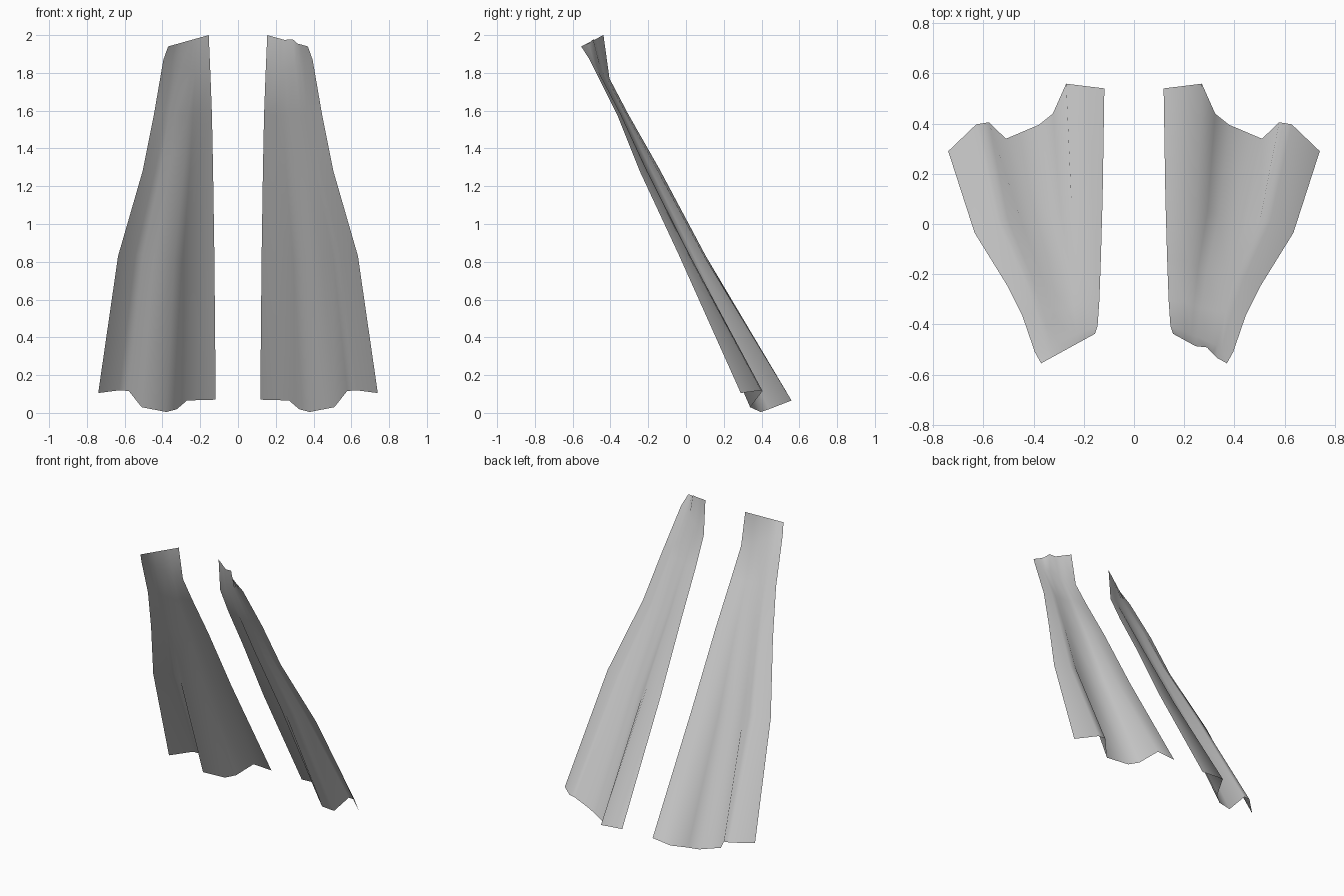
import bpy
import bmesh
from mathutils import Vector

cube = bpy.data.objects.get("Cube")
if cube:
    bpy.data.objects.remove(cube, do_unlink=True)

cloth = bpy.data.materials.new("cloth grey")
cloth.use_nodes = True
GREY = (0.6, 0.6, 0.6, 1.0)
cloth.diffuse_color = GREY
cloth.node_tree.nodes["Principled BSDF"].inputs["Base Color"].default_value = GREY

# Rows from hem to collar: inner edge, outer edge, strength of the folds
ROWS = [
    ((.118, .54, .07), (.74, .29, .105), 1.0),
    ((.125, .105, .83), (.635, -.035, .83), .35),
    ((.132, -.14, 1.29), (.505, -.245, 1.28), .18),
    ((.138, -.305, 1.58), (.445, -.365, 1.58), .08),
    ((.145, -.405, 1.77), (.395, -.51, 1.87), 0),
    ((.155, -.437, 2.0), (.37, -.555, 1.94), 0),
]
# Hem folds: fraction across the panel, offset in y and z
FOLDS = [
    (0, 0, 0), (.245, .08, -.013), (.33, -.018, -.062), (.42, -.04, -.08),
    (.63, -.043, -.062), (.74, .05, .02), (.82, .062, .021), (1, 0, 0),
]
# Small pleat in the left collar edge: column to offset
PLEAT = {4: Vector((0, .02, .015)), 5: Vector((0, .008, 0))}


def build_panel(name, side, pleat):
    """Loft one hanging cloth panel; side is +1 for left, -1 for right."""
    bm = bmesh.new()
    grid = []
    for inner, outer, strength in ROWS:
        row = []
        for across, dy, dz in FOLDS:
            p = Vector(inner).lerp(Vector(outer), across)
            p += Vector((0, dy, dz)) * strength
            row.append(p)
        grid.append(row)
    for column, offset in pleat.items():
        grid[-1][column] += offset
    verts = [[bm.verts.new((p.x * side, p.y, p.z)) for p in row] for row in grid]
    for low, high in zip(verts, verts[1:]):
        for i in range(len(low) - 1):
            quad = [low[i], high[i], high[i + 1], low[i + 1]]
            face = bm.faces.new(quad if side > 0 else quad[::-1])
            face.smooth = True
    # Outer cloth side faces back and up
    bm.normal_update()
    if sum(f.normal.y for f in bm.faces) < 0:
        bmesh.ops.reverse_faces(bm, faces=bm.faces[:])
    mesh = bpy.data.meshes.new(name)
    bm.to_mesh(mesh)
    bm.free()
    mesh.materials.append(cloth)
    panel = bpy.data.objects.new(name, mesh)
    bpy.context.collection.objects.link(panel)


build_panel("left_cloth_panel", 1, PLEAT)
build_panel("right_cloth_panel", -1, {})
